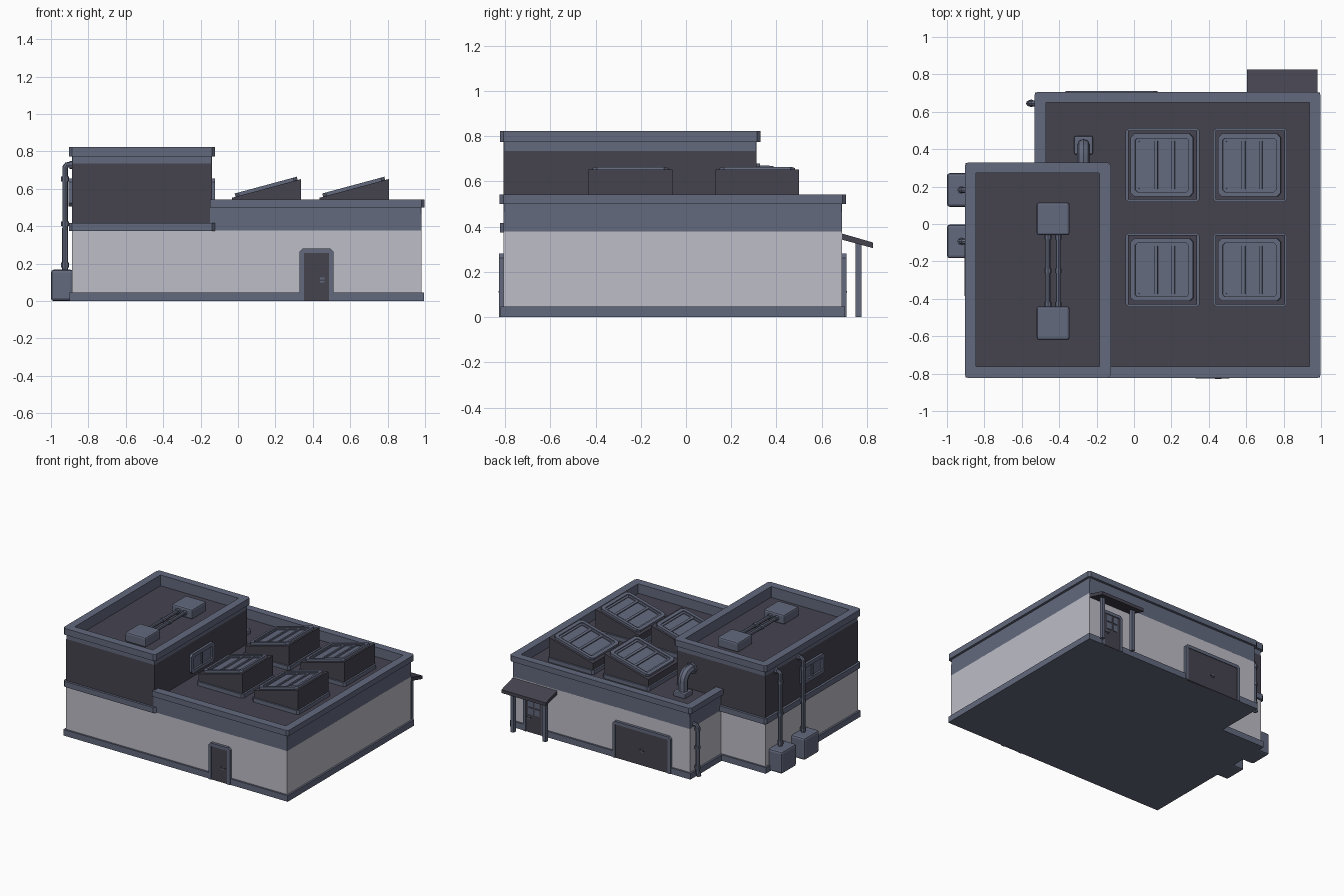
import bpy, bmesh, math
from mathutils import Matrix, Vector

if "Cube" in bpy.data.objects:
    bpy.data.objects.remove(bpy.data.objects["Cube"])


def material(name, rgb):
    m = bpy.data.materials.new(name)
    m.diffuse_color = (*rgb, 1)
    m.use_nodes = True
    m.node_tree.nodes["Principled BSDF"].inputs["Base Color"].default_value = m.diffuse_color
    return m


SLATE = material("slate trim", (0.125, 0.143, 0.208))
DARK = material("dark grey", (0.060, 0.056, 0.078))
LIGHT = material("light wall", (0.51, 0.51, 0.57))


def solid(name, outer, h0, h1, mat, axis='Z', inner=None, matrix=None, bevel=0):
    """Extrude a 2D outline along an axis; an inner outline makes a ring."""
    def at(p, h):
        return {'Z': (p[0], p[1], h), 'Y': (p[0], h, p[1]), 'X': (h, p[0], p[1])}[axis]
    bm = bmesh.new()
    loops = [[[bm.verts.new(at(p, h)) for p in o] for h in (h0, h1)]
             for o in ([outer, inner] if inner else [outer])]
    n = len(outer)
    for lo, hi in loops:
        for i in range(n):
            j = (i + 1) % n
            bm.faces.new((lo[i], lo[j], hi[j], hi[i]))
    for k in (0, 1):
        if inner:
            a, b = loops[0][k], loops[1][k]
            for i in range(n):
                j = (i + 1) % n
                bm.faces.new((a[i], a[j], b[j], b[i]))
        else:
            bm.faces.new(loops[0][k])
    bmesh.ops.recalc_face_normals(bm, faces=bm.faces)
    if matrix:
        bm.transform(matrix)
    me = bpy.data.meshes.new(name)
    bm.to_mesh(me)
    bm.free()
    me.materials.append(mat)
    ob = bpy.data.objects.new(name, me)
    bpy.context.collection.objects.link(ob)
    if bevel:
        mod = ob.modifiers.new("bevel", 'BEVEL')
        mod.width, mod.segments = bevel, 2
    return ob


def rect(x0, x1, y0, y1, c=0.0):
    if not c:
        return [(x0, y0), (x1, y0), (x1, y1), (x0, y1)]
    return [(x0 + c, y0), (x1 - c, y0), (x1, y0 + c), (x1, y1 - c),
            (x1 - c, y1), (x0 + c, y1), (x0, y1 - c), (x0, y0 + c)]


def box(name, x0, x1, y0, y1, z0, z1, mat, bevel=0, c=0.0):
    return solid(name, rect(x0, x1, y0, y1, c), z0, z1, mat, bevel=bevel)


def tube(name, pts, r, mat=SLATE):
    cu = bpy.data.curves.new(name, 'CURVE')
    cu.dimensions, cu.bevel_depth, cu.bevel_resolution = '3D', r, 2
    cu.use_fill_caps = True
    sp = cu.splines.new('POLY')
    sp.points.add(len(pts) - 1)
    for p, q in zip(sp.points, pts):
        p.co = (*q, 1)
    cu.materials.append(mat)
    ob = bpy.data.objects.new(name, cu)
    bpy.context.collection.objects.link(ob)
    bpy.ops.object.select_all(action='DESELECT')
    ob.select_set(True)
    bpy.context.view_layer.objects.active = ob
    bpy.ops.object.convert(target='MESH')
    bpy.ops.object.shade_smooth_by_angle(angle=math.radians(35))


# Ground floor walls and base trim (L-shaped footprint)
def footprint(o):
    return [(-.887 - o, -.806 - o), (.98 + o, -.806 - o), (.98 + o, .689 + o),
            (-.515 - o, .689 + o), (-.515 - o, .311 + o), (-.887 - o, .311 + o)]


solid("lower_walls", footprint(0), .01, .378, LIGHT)
solid("base_trim", footprint(.014), 0, .046, SLATE)

# Main block: upper wall band, roof and parapet, stopping at the tower
solid("upper_wall_band", [(-.15, -.806), (.98, -.806), (.98, .689), (-.515, .689),
                          (-.515, .30), (-.15, .30)], .376, .465, SLATE)
solid("main_roof", [(-.15, -.77), (.95, -.77), (.95, .66), (-.48, .66),
                    (-.48, .30), (-.15, .30)], .46, .47, DARK)


def parapet(name, o, c, z0, z1):
    x1, y0, y1, x0 = .98 + o, -.806 - o, .689 + o, -.515 - o
    solid(name, [(-.15, y0), (x1 - c, y0), (x1, y0 + c), (x1, y1 - c), (x1 - c, y1),
                 (x0 + c, y1), (x0, y1 - c), (x0, .30), (-.47, .30), (-.47, .65),
                 (.938, .65), (.938, -.762), (-.15, -.762)], z0, z1, SLATE)


parapet("parapet_wall", 0, .002, .46, .502)
parapet("parapet_cap", .018, .016, .50, .543)

# Tower block
box("tower_walls", -.887, -.14, -.806, .311, .376, .735, DARK)
box("tower_belt", -.904, -.124, -.823, .329, .375, .417, SLATE, c=.016)
tower_in = rect(-.845, -.185, -.762, .272, .002)
solid("tower_parapet_wall", rect(-.887, -.14, -.806, .311, .002), .735, .775, SLATE, inner=tower_in)
solid("tower_parapet_cap", rect(-.904, -.124, -.823, .329, .016), .773, .822, SLATE, inner=tower_in)
box("tower_roof", -.87, -.16, -.79, .29, .73, .74, DARK)

# Roof units joined by two pipes
for i, (y0, y1) in enumerate(((-.06, .115), (-.62, -.44))):
    box(f"roof_unit_{i}", -.52, -.345, y0, y1, .74, .815, SLATE, bevel=.012)
for i, x in enumerate((-.46, -.405)):
    tube(f"roof_pipe_{i}", [(x, -.45, .78), (x, -.05, .78)], .013)
    for j, y in enumerate((-.43, -.25, -.07)):
        tube(f"roof_pipe_ring_{i}{j}", [(x, y - .012, .78), (x, y + .012, .78)], .018)

# Sloped skylights
TILT = math.atan2(.10, .37)
for i, (cx, cy) in enumerate((x, y) for x in (.153, .621) for y in (-.245, .315)):
    box(f"skylight_curb_{i}", cx - .198, cx + .198, cy - .198, cy + .198, .465, .50, SLATE, c=.016)
    solid(f"skylight_box_{i}", [(cx - .185, .49), (cx + .185, .49), (cx + .185, .652),
                                (cx - .185, .552)], cy - .185, cy + .185, DARK, axis='Y')
    m = Matrix.Translation((cx, cy, .602)) @ Matrix.Rotation(-TILT, 4, 'Y')
    solid(f"skylight_frame_{i}", rect(-.172, .172, -.168, .168, .02), -.004, .018, SLATE,
          inner=rect(-.147, .147, -.143, .143, .01), matrix=m)
    solid(f"skylight_inner_frame_{i}", rect(-.148, .148, -.144, .144, .01), -.004, .010, SLATE,
          inner=rect(-.132, .132, -.128, .128, .005), matrix=m)
    solid(f"skylight_glass_{i}", rect(-.14, .14, -.14, .14), -.004, .003, SLATE, matrix=m)
    for j, u in enumerate((-.035, .06)):
        solid(f"skylight_bar_{i}{j}", rect(u - .009, u + .009, -.14, .14), -.002, .012, SLATE, matrix=m)

# Vent duct bending from the main roof into the tower
arc = [(-.27, .36 + .06 * math.cos(a), .575 + .06 * math.sin(a))
       for a in (math.radians(15 * k) for k in range(7))]
tube("vent_duct", [(-.27, .42, .465)] + arc + [(-.27, .30, .635)], .035)
box("vent_duct_base", -.32, -.22, .372, .47, .465, .505, SLATE, bevel=.008)
tube("vent_duct_flange", [(-.27, .305, .635), (-.27, .328, .635)], .043)

# Tower side windows
for side, wall, s in (("right", -.14, 1), ("left", -.887, -1)):
    solid(f"window_frame_{side}", rect(-.385, -.105, .505, .655, .018), wall - s * .01, wall + s * .018,
          SLATE, axis='X', inner=rect(-.357, -.133, .533, .627, .008))
    solid(f"window_pane_{side}", rect(-.37, -.12, .52, .64), wall - s * .005, wall + s * .004, SLATE, axis='X')
    solid(f"window_bar_{side}", rect(-.253, -.237, .525, .635), wall, wall + s * .012, SLATE, axis='X')


# Doors
def door(name, cx, half, h, y, s, t=.024, c=.018):
    a, b = cx - half, cx + half
    solid(name + "_frame", [(a, 0), (a, h - c), (a + c, h), (b - c, h), (b, h - c), (b, 0),
                            (b - t, 0), (b - t, h - t), (a + t, h - t), (a + t, 0)],
          y, y + s * .021, SLATE, axis='Y')
    solid(name + "_panel", rect(a + t, b - t, 0, h - t), y, y + s * .016, DARK, axis='Y')


def handle(name, x, y, s):
    solid(name + "_plate", rect(x - .012, x + .012, .10, .125), y + s * .01, y + s * .019, SLATE, axis='Y')
    solid(name + "_lever", rect(x - .018, x + .018, .108, .116), y + s * .01, y + s * .022, DARK, axis='Y')


door("front_door", .42, .091, .28, -.806, -1)
handle("front_handle", .45, -.806, -1)
door("garage_door", -.12, .245, .28, .689, 1)
handle("garage_handle", -.12, .689, 1)
door("back_door", .79, .091, .28, .689, 1)
handle("back_handle", .835, .689, 1)
for i, x in enumerate((.762, .818)):
    for j, z in enumerate((.14, .20)):
        solid(f"back_door_pane_{i}{j}", rect(x - .02, x + .02, z, z + .047), .70, .708, SLATE, axis='Y')

# Awning with two posts
solid("awning", [(.68, .345), (.826, .305), (.826, .33), (.68, .372)], .605, .98, DARK, axis='X')
for i, x in enumerate((.655, .925)):
    box(f"awning_post_{i}", x - .013, x + .013, .75, .776, 0, .335, SLATE)

# Side tanks with pipes up to the tower
for i, y in enumerate((.182, -.093)):
    box(f"tank_{i}", -1.0, -.88, y - .09, y + .09, 0, .167, SLATE, bevel=.015)
    tube(f"tank_pipe_{i}", [(-.924, y, .15), (-.924, y, .715), (-.915, y, .727), (-.88, y, .727)], .016)
    for j, z in enumerate((.18, .40, .64)):
        tube(f"tank_pipe_ring_{i}{j}", [(-.924, y, z), (-.924, y, z + .025)], .021)
    tube(f"tank_pipe_flange_{i}", [(-.90, y, .727), (-.88, y, .727)], .022)

# Drainpipe on the main block's left side
tube("drainpipe", [(-.50, .645, .40), (-.54, .645, .40), (-.55, .645, .385), (-.55, .645, .05),
                   (-.562, .645, .012)], .016)
for i, z in enumerate((.07, .22, .36)):
    tube(f"drainpipe_ring_{i}", [(-.55, .645, z), (-.55, .645, z + .022)], .021)
